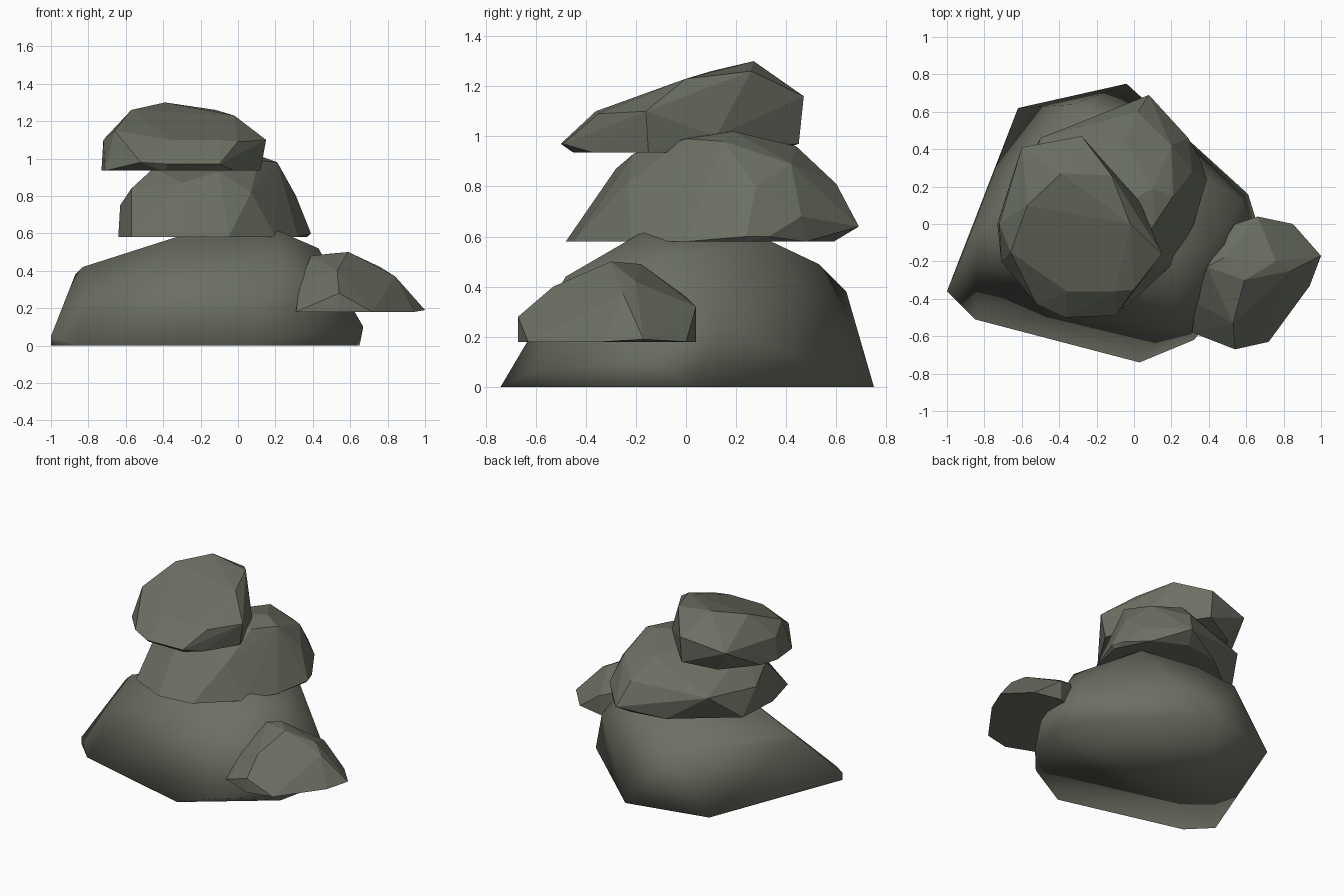
import bpy
import bmesh
from math import radians

# Remove the default cube only
default_cube = bpy.data.objects.get("Cube")
if default_cube:
    bpy.data.objects.remove(default_cube, do_unlink=True)

# One shared stone colour
stone = bpy.data.materials.new("mossy_grey_stone")
stone_colour = (0.15, 0.16, 0.125, 1)
stone.use_nodes = True
stone.diffuse_color = stone_colour
shader = stone.node_tree.nodes["Principled BSDF"]
shader.inputs["Base Color"].default_value = stone_colour
shader.inputs["Roughness"].default_value = 0.9


def build_rock(name, floor_height, floor_outline, upper_corners, smooth=False):
    """Wrap a tight convex skin around a flat underside and a few chiselled corners."""
    bm = bmesh.new()
    for x, y in floor_outline:
        bm.verts.new((x, y, floor_height))
    for corner in upper_corners:
        bm.verts.new(corner)

    hull = bmesh.ops.convex_hull(bm, input=list(bm.verts), use_existing_faces=False)
    leftovers = set(hull["geom_interior"]) | set(hull["geom_unused"])
    loose = [item for item in leftovers if isinstance(item, bmesh.types.BMVert)]
    bmesh.ops.delete(bm, geom=loose, context="VERTS")

    # Merge coplanar triangles so the facets read as broad chiselled planes
    bmesh.ops.dissolve_limit(bm, angle_limit=radians(2), verts=list(bm.verts), edges=list(bm.edges))
    bmesh.ops.recalc_face_normals(bm, faces=list(bm.faces))
    for face in bm.faces:
        face.smooth = smooth

    mesh = bpy.data.meshes.new(name)
    bm.to_mesh(mesh)
    bm.free()
    mesh.materials.append(stone)
    rock = bpy.data.objects.new(name, mesh)
    bpy.context.scene.collection.objects.link(rock)
    return rock


# Broad, softly shaded boulder at the bottom
build_rock(
    "base_boulder", 0,
    [(-1, -.36), (-.85, -.51), (.03, -.74), (.57, -.33), (.65, .03),
     (.61, .16), (-.04, .75), (-.62, .62)],
    [(-1, -.36, .05), (-.87, -.04, .38), (-.83, -.03, .42), (.32, -.62, .06),
     (.24, -.48, .44), (.2, -.17, .62), (.43, -.1, .52), (-.33, -.1, .58),
     (.22, .34, .58), (-.1, .53, .49), (-.32, .64, .38), (.67, -.15, .1),
     (.58, .13, .25)],
    smooth=True,
)

# Faceted middle stone, resting on the boulder
build_rock(
    "middle_rock", .58,
    [(-.57, -.35), (-.3, -.48), (-.05, -.45), (.2, -.22), (.32, 0),
     (.37, .25), (.25, .48), (.03, .59), (-.22, .55), (-.62, .24), (-.64, -.08)],
    [(.39, .24, .6), (.36, .33, .6), (.08, .69, .64), (.29, .46, .68),
     (.02, .6, .81), (.31, .28, .8), (.21, .15, .98), (.2, .42, .89),
     (-.05, .44, .96), (.1, .19, 1.02), (.11, 0, .99), (-.25, 0, 1),
     (-.45, -.05, .95), (-.1, -.21, .93), (-.57, -.1, .84), (-.63, .1, .75),
     (-.3, -.28, .87), (.07, -.23, .82), (-.5, .46, .77)],
)

# Tilted cap stone on top of the stack
build_rock(
    "top_rock", .935,
    [(.12, -.15), (-.02, -.37), (-.12, -.45), (-.4, -.45), (-.71, -.2),
     (-.73, 0), (-.69, .13), (-.5, .35), (.02, .11)],
    [(-.28, .45, .97), (-.28, .47, 1.16), (-.6, .41, 1.1), (-.39, .27, 1.3),
     (-.12, .26, 1.26), (-.57, .1, 1.26), (-.02, 0, 1.23), (.15, -.16, 1.1),
     (.03, .12, 1), (0, -.35, 1.09), (-.1, -.49, .97), (-.37, -.5, .97),
     (-.52, -.43, .98), (-.72, 0, 1.1), (-.66, -.15, 1.15), (-.1, -.36, 1.1),
     (-.36, -.36, 1.1)],
)

# Small stone leaning against the side of the boulder
build_rock(
    "side_rock", .18,
    [(.31, -.58), (.54, -.67), (.72, -.63), (.94, -.33), (.85, 0),
     (.66, .04), (.5, -.02), (.37, -.2)],
    [(1, -.17, .19), (.54, -.67, .28), (.66, .04, .32), (.54, 0, .36),
     (.59, -.3, .5), (.39, -.23, .48), (.48, -.18, .49), (.53, -.53, .4),
     (.76, -.2, .42), (.84, -.25, .37), (.33, -.42, .33)],
)
